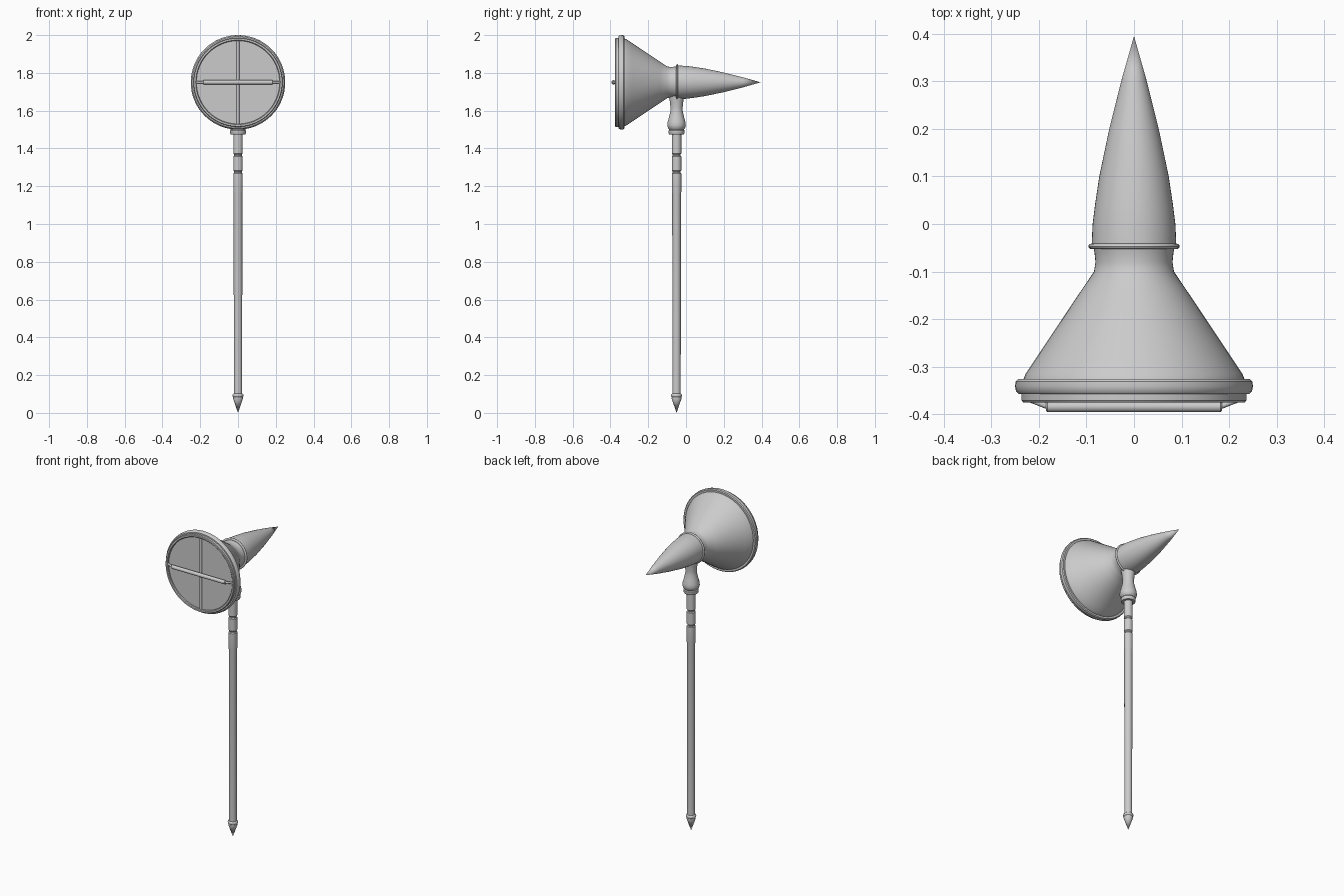
import bpy, bmesh, math
from mathutils import Matrix, Vector

if "Cube" in bpy.data.objects:
    bpy.data.objects.remove(bpy.data.objects["Cube"])

grey = bpy.data.materials.new("plain_grey")
grey.diffuse_color = (0.6, 0.6, 0.6, 1)
grey.use_nodes = True
grey.node_tree.nodes["Principled BSDF"].inputs["Base Color"].default_value = grey.diffuse_color

AXIS_Z = 1.75    # height of the horn axis
POLE_Y = -0.05   # pole position


def lathe(name, profile, matrix, segs=48, closed=False):
    """Spin (radius, height) points about local z; radius 0 makes a pole."""
    bm = bmesh.new()
    rings = []
    for r, h in profile:
        if r == 0:
            rings.append([bm.verts.new((0, 0, h))] * segs)
        else:
            rings.append([bm.verts.new((r * math.cos(2 * math.pi * i / segs),
                                        r * math.sin(2 * math.pi * i / segs), h))
                          for i in range(segs)])
    pairs = list(zip(rings, rings[1:])) + ([(rings[-1], rings[0])] if closed else [])
    for a, b in pairs:
        for i in range(segs):
            j = (i + 1) % segs
            quad = list(dict.fromkeys((a[i], a[j], b[j], b[i])))
            if len(quad) > 2:
                bm.faces.new(quad)
    bmesh.ops.recalc_face_normals(bm, faces=bm.faces)
    bm.transform(matrix)
    mesh = bpy.data.meshes.new(name)
    bm.to_mesh(mesh)
    bm.free()
    mesh.materials.append(grey)
    ob = bpy.data.objects.new(name, mesh)
    bpy.context.collection.objects.link(ob)
    bpy.ops.object.select_all(action='DESELECT')
    ob.select_set(True)
    bpy.context.view_layer.objects.active = ob
    bpy.ops.object.shade_smooth_by_angle(angle=math.radians(35))
    return ob


def ring(name, radius, h, rr, rh, matrix, n=12):
    """Rounded ring of elliptical section."""
    pts = [(radius + rr * math.cos(2 * math.pi * k / n),
            h + rh * math.sin(2 * math.pi * k / n)) for k in range(n)]
    return lathe(name, pts, matrix, closed=True)


def rod(name, start, end, r):
    """Round bar with softened ends."""
    a, b = Vector(start), Vector(end)
    length = (b - a).length
    m = Matrix.Translation(a) @ (b - a).to_track_quat('Z', 'Y').to_matrix().to_4x4()
    e = r * 0.3
    return lathe(name, [(0, 0), (r - e, 0), (r, e), (r, length - e),
                        (r - e, length), (0, length)], m, 16)


# local z of the horn runs along world +y
horn = Matrix.Translation((0, 0, AXIS_Z)) @ Matrix.Rotation(-math.pi / 2, 4, 'X')
pole = Matrix.Translation((0, POLE_Y, 0))

# Horn: rear spike, neck and flaring cone
lathe("rear_spike", [(0, 0.395), (0.027, 0.3), (0.052, 0.2), (0.073, 0.1),
                     (0.082, 0.04), (0.087, 0), (0.089, -0.045), (0.08, -0.05), (0, -0.05)], horn)
lathe("flared_cone", [(0, -0.045), (0.086, -0.045), (0.083, -0.06), (0.081, -0.08),
                      (0.084, -0.1), (0.109, -0.137), (0.16, -0.213), (0.208, -0.285),
                      (0.228, -0.315), (0.234, -0.33), (0.234, -0.345), (0, -0.345)], horn)
ring("neck_ring", 0.088, -0.047, 0.008, 0.006, horn)

# Rim: thick outer band, stepped front lip and recessed face
lathe("outer_rim", [(0.225, -0.327), (0.244, -0.326), (0.249, -0.331), (0.25, -0.341),
                    (0.248, -0.352), (0.243, -0.357), (0.225, -0.358)], horn, 64, True)
lathe("front_lip", [(0.222, -0.34), (0.236, -0.34), (0.236, -0.371), (0.233, -0.375),
                    (0.224, -0.375), (0.22, -0.371)], horn, 64, True)
lathe("front_face", [(0, -0.34), (0.225, -0.34), (0.225, -0.362), (0, -0.362)], horn, 64)

# Cross bars over the face
rod("vertical_bar", (0, -0.364, AXIS_Z - 0.222), (0, -0.364, AXIS_Z + 0.222), 0.008)
rod("handle_bar", (-0.185, -0.384, AXIS_Z), (0.185, -0.384, AXIS_Z), 0.0115)
for side, label in ((-1, "left"), (1, "right")):
    rod(label + "_handle_end", (side * 0.18, -0.384, AXIS_Z), (side * 0.226, -0.366, AXIS_Z), 0.006)

# Turned socket joining horn and pole
lathe("socket", [(0, 1.475), (0.039, 1.475), (0.042, 1.48), (0.042, 1.495), (0.038, 1.5),
                 (0.045, 1.508), (0.049, 1.522), (0.047, 1.54), (0.04, 1.565), (0.033, 1.595),
                 (0.032, 1.615), (0.036, 1.65), (0.042, 1.685), (0.042, 1.7), (0, 1.7)], pole, 32)

# Pole: grooved grip sections above a long plain shaft
lathe("pole_shaft", [(0, 0.09), (0.022, 0.09), (0.023, 1.16), (0.025, 1.17),
                     (0.025, 1.267), (0.021, 1.272), (0.021, 1.278), (0.025, 1.283),
                     (0.025, 1.357), (0.021, 1.362), (0.021, 1.368), (0.025, 1.373),
                     (0.025, 1.48), (0, 1.48)], pole, 32)

# Pointed foot with collar
ring("foot_collar", 0.021, 0.092, 0.008, 0.01, pole)
lathe("foot_spike", [(0, 0), (0.026, 0.075), (0.024, 0.095), (0, 0.095)], pole, 32)
